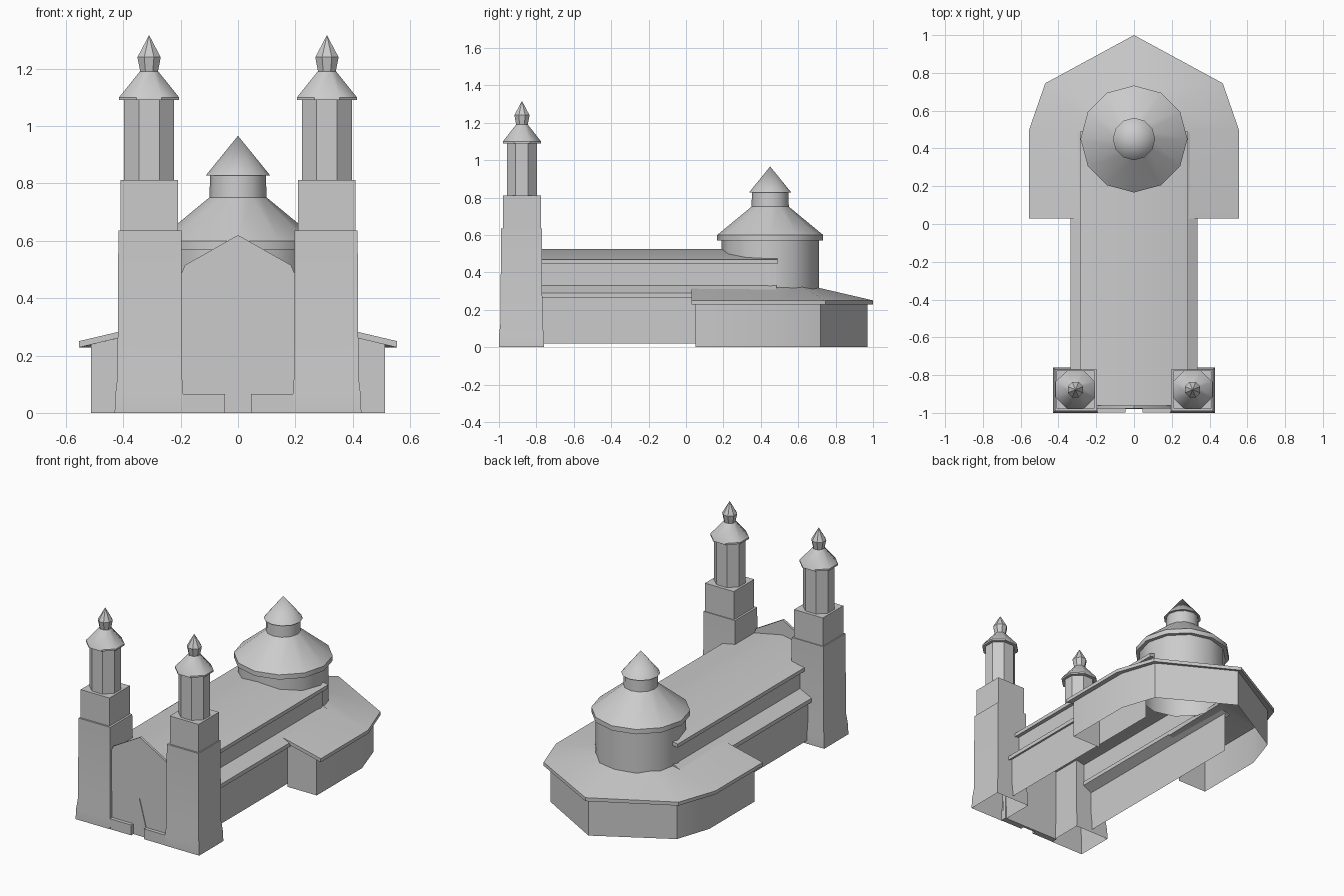
import bpy, bmesh
from math import sin, cos, pi, radians

old = bpy.data.objects.get("Cube")
if old:
    bpy.data.objects.remove(old)

stone = bpy.data.materials.new("light grey stone")
stone.use_nodes = True
GREY = (0.6, 0.6, 0.6, 1)
stone.diffuse_color = GREY
stone.node_tree.nodes["Principled BSDF"].inputs["Base Color"].default_value = GREY


def skin(name, rings, closed=True, caps=(True, True)):
    """Join consecutive rings of points with quads, optionally capping the ends."""
    bm = bmesh.new()
    rows = [[bm.verts.new(p) for p in ring] for ring in rings]
    n = len(rows[0])
    for a, b in zip(rows, rows[1:]):
        for i in range(n if closed else n - 1):
            j = (i + 1) % n
            bm.faces.new((a[i], a[j], b[j], b[i]))
    for row, cap in zip((rows[0], rows[-1]), caps):
        if cap:
            bm.faces.new(row)
    bmesh.ops.remove_doubles(bm, verts=bm.verts, dist=0.0005)
    bmesh.ops.recalc_face_normals(bm, faces=bm.faces)
    mesh = bpy.data.meshes.new(name)
    bm.to_mesh(mesh)
    bm.free()
    mesh.materials.append(stone)
    obj = bpy.data.objects.new(name, mesh)
    bpy.context.collection.objects.link(obj)
    bpy.ops.object.select_all(action='DESELECT')
    obj.select_set(True)
    bpy.context.view_layer.objects.active = obj
    bpy.ops.object.shade_smooth_by_angle(angle=radians(38))
    return obj


def lathe(name, x, y, sides, profile, turn=0.0, stretch=1.0):
    """Turn a (radius, height) profile around a vertical axis, open at the ends."""
    angles = [2 * pi * (i + turn) / sides for i in range(sides)]
    rings = [[(x + stretch * r * cos(a), y + r * sin(a), z) for a in angles]
             for r, z in profile]
    return skin(name, rings, caps=(False, False))


def prism(name, section, y0, y1):
    """Extrude an (x, z) section from y0 to y1."""
    return skin(name, [[(x, y, z) for x, z in section] for y in (y0, y1)])


def rect(x0, x1, y0, y1, z):
    return [(x0, y0, z), (x1, y0, z), (x1, y1, z), (x0, y1, z)]


# Twin front towers, aisles and plinths
for side, s in (("left", 1), ("right", -1)):
    levels = [(0.19, 0.43, -1, -0.76, 0), (0.192, 0.428, -1, -0.76, 0.06),
              (0.195, 0.42, -0.992, -0.768, 0.13), (0.197, 0.417, -0.989, -0.77, 0.635),
              (0.21, 0.41, -0.978, -0.775, 0.635), (0.21, 0.41, -0.978, -0.775, 0.812)]
    skin(f"{side}_tower", [rect(s * a, s * b, c, d, z) for a, b, c, d, z in levels],
         caps=(False, True))
    tx, ty = s * 0.31, -0.877
    lathe(f"{side}_tower_belfry", tx, ty, 8, [(0.087, 0.81), (0.087, 1.095)], 0.5, 1.08)
    lathe(f"{side}_tower_roof", tx, ty, 8,
          [(0.085, 1.09), (0.11, 1.09), (0.11, 1.1), (0.034, 1.19)], 0.5, 1.03)
    lathe(f"{side}_tower_finial", tx, ty, 8,
          [(0.033, 1.188), (0.044, 1.24), (0, 1.317)], 0.5)

    skin(f"{side}_plinth", [rect(s * 0.045, s * 0.2, -0.998, -0.97, z) for z in (0, 0.065)])
    skin(f"{side}_aisle_wall", [[(s * 0.31, y, 0.02), (s * 0.31, y, 0.285)]
                                for y in (-0.77, 0.48)], closed=False, caps=(False, False))
    skin(f"{side}_upper_wall", [[(s * 0.255, y, 0.31), (s * 0.255, y, 0.465)]
                                for y in (-0.77, 0.48)], closed=False, caps=(False, False))
    prism(f"{side}_aisle_roof", [(s * 0.25, 0.332), (s * 0.336, 0.29),
                                 (s * 0.336, 0.265), (s * 0.25, 0.307)], -0.78, 0.485)

# Main roof, gabled front and pointed door
prism("nave_roof", [(-0.285, 0.445), (-0.285, 0.468), (0, 0.525),
                    (0.285, 0.468), (0.285, 0.445), (0, 0.502)], -0.965, 0.49)
prism("front_gable", [(-0.2, 0), (-0.2, 0.48), (-0.185, 0.515), (0, 0.62),
                      (0.185, 0.515), (0.2, 0.48), (0.2, 0)], -0.976, -0.96)
prism("door", [(-0.045, 0.065), (0, 0.235), (0.045, 0.065)], -0.98, -0.975)


# Wide rear hall: mirrored outlines for eave, inner roof edge and wall
def mirror(half):
    return half + [(-x, y) for x, y in half[-2::-1]]


eave = mirror([(0.555, 0.03), (0.555, 0.5), (0.47, 0.745), (0, 1)])
inner = mirror([(0.25, 0.03), (0.24, 0.5), (0.18, 0.62), (0, 0.69)])
wall = mirror([(0.513, 0.05), (0.513, 0.5), (0.44, 0.72), (0, 0.97)])
skin("hall_roof", [[(*e, 0.228), (*e, 0.25), (*i, 0.322), (*i, 0.3)]
                   for e, i in zip(eave, inner)])
skin("hall_wall", [[(*p, z) for p in wall] for z in (0, 0.238)],
     closed=False, caps=(False, False))
for side, s in (("left", 1), ("right", -1)):
    skin(f"{side}_hall_front", [[(s * 0.513, 0.05, 0), (s * 0.513, 0.05, 0.238)],
                                [(s * 0.31, 0.05, 0), (s * 0.31, 0.05, 0.287)]],
         closed=False, caps=(False, False))

# Twelve-sided drum, its roof and the lantern on top
lathe("drum", 0, 0.45, 12, [(0.26, 0.3), (0.26, 0.575)])
lathe("drum_roof", 0, 0.45, 12, [(0.255, 0.57), (0.283, 0.57), (0.283, 0.6), (0.095, 0.755)])
lathe("lantern", 0, 0.45, 12, [(0.1, 0.745), (0.097, 0.832)])
lathe("lantern_roof", 0, 0.45, 12, [(0.095, 0.828), (0.112, 0.828), (0, 0.966)])
